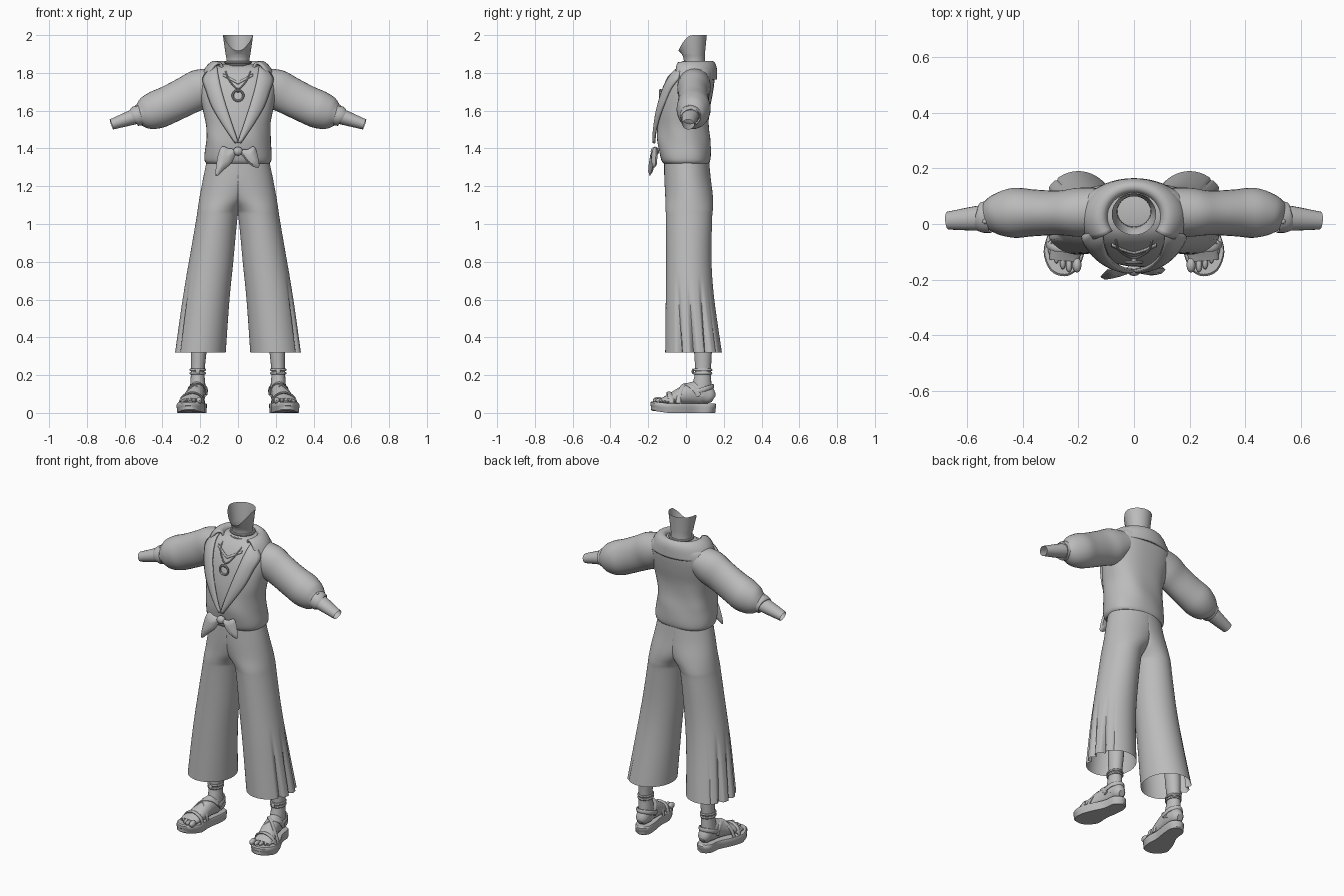
import bpy, bmesh, math
from mathutils import Vector

if "Cube" in bpy.data.objects:
    bpy.data.objects.remove(bpy.data.objects["Cube"])

grey = bpy.data.materials.new("plain_grey")
grey.use_nodes = True
grey.diffuse_color = (0.5, 0.5, 0.5, 1)
grey.node_tree.nodes["Principled BSDF"].inputs["Base Color"].default_value = (0.5, 0.5, 0.5, 1)
X, Y, Z = Vector((1, 0, 0)), Vector((0, 1, 0)), Vector((0, 0, 1))
parts = []


def add(name, bm, mirror=False, thick=0):
    """Turn a bmesh into a finished part."""
    bmesh.ops.recalc_face_normals(bm, faces=bm.faces)
    me = bpy.data.meshes.new(name)
    bm.to_mesh(me)
    bm.free()
    me.materials.append(grey)
    ob = bpy.data.objects.new(name, me)
    bpy.context.collection.objects.link(ob)
    if thick:
        ob.modifiers.new("thickness", "SOLIDIFY").thickness = thick
        ob.modifiers["thickness"].offset = 0
    if mirror:
        ob.modifiers.new("mirror", "MIRROR")
    parts.append(ob)
    return ob


def refine(specs, n=4, closed=False):
    """Smooth curve through tuples of any length."""
    out, m = [], len(specs)
    pick = lambda i: specs[i % m] if closed else specs[min(max(i, 0), m - 1)]
    for i in range(m if closed else m - 1):
        quad = [pick(i + k) for k in (-1, 0, 1, 2)]
        for s in range(n):
            t = s / n
            out.append(tuple(b + t / 2 * (c - a + t * (2*a - 5*b + 4*c - d + t * (3*(b - c) + d - a)))
                             for a, b, c, d in zip(*quad)))
    return out if closed else out + [tuple(specs[-1])]


def skin(name, rings, caps=(True, True), loop=True, **kw):
    """Join equal rings of points with quads."""
    bm = bmesh.new()
    vs = [[bm.verts.new(p) for p in r] for r in rings]
    n = len(rings[0])
    for a, b in zip(vs, vs[1:]):
        for i in range(n if loop else n - 1):
            j = (i + 1) % n
            bm.faces.new((a[i], a[j], b[j], b[i]))
    for on, r in zip(caps, (vs[0], vs[-1])):
        if on and loop:
            bm.faces.new(r)
    return add(name, bm, **kw)


def tube(name, specs, side, seg=20, n=4, caps=(True, True), **kw):
    """Sweep an ellipse: spec is x, y, z, radius across, radius along side."""
    specs = refine(specs, n)
    pts = [Vector(s[:3]) for s in specs]
    rings = []
    for i, s in enumerate(specs):
        t = (pts[min(i + 1, len(pts) - 1)] - pts[max(i - 1, 0)]).normalized()
        b = (side - t * side.dot(t)).normalized()
        a = t.cross(b)
        rings.append([pts[i] + a * s[3] * math.cos(w) + b * s[4] * math.sin(w)
                      for w in (math.tau * k / seg for k in range(seg))])
    return skin(name, rings, caps, **kw)


def cord(name, pts, r, **kw):
    return tube(name, [(*p, r, r) for p in pts], Vector((0.1, 1, 0.2)), seg=8, **kw)


def ball(name, pos, scale, **kw):
    bm = bmesh.new()
    bmesh.ops.create_uvsphere(bm, u_segments=14, v_segments=10, radius=1)
    for v in bm.verts:
        v.co = Vector(pos) + Vector(c * s for c, s in zip(v.co, scale))
    return add(name, bm, **kw)


def hoop(name, pos, rx, ry, r, upright=False):
    """Closed ring, lying flat or facing the front."""
    second = Z if upright else Y
    rings = []
    for k in range(33):
        w = math.tau * k / 32
        out = X * math.cos(w) + second * math.sin(w)
        c = Vector(pos) + X * rx * math.cos(w) + second * ry * math.sin(w)
        rings.append([c + (out * math.cos(q) + X.cross(second) * math.sin(q)) * r
                      for q in (math.tau * j / 8 for j in range(8))])
    return skin(name, rings, (False, False))


# Shirt body: height, half width, front, back
POW = 2.4
body = refine([(1.32, .165, -.118, .12), (1.335, .176, -.13, .127), (1.37, .178, -.14, .13),
               (1.44, .171, -.152, .128), (1.52, .170, -.15, .122), (1.60, .185, -.142, .125),
               (1.68, .200, -.125, .14), (1.75, .205, -.10, .15), (1.80, .185, -.07, .15),
               (1.83, .145, -.04, .14), (1.845, .09, -.01, .11)])


def power(v):
    return math.copysign(abs(v) ** (2 / POW), v)


rings = []
for z, rx, f, b in body:
    ring = []
    for k in range(48):
        w = math.tau * k / 48
        crease = .004 * math.sin(5 * w + 14 * z) * max(0, 1 - abs(z - 1.46) / .16)
        ring.append(((rx + crease) * power(math.cos(w)), (f + b) / 2 + ((b - f) / 2 + crease) * power(math.sin(w)), z))
    rings.append(ring)
skin("shirt_body", rings)


def chest(x, z, lift=0.0):
    """Point on the front of the shirt."""
    low, high = next(((p, q) for p, q in zip(body, body[1:]) if q[0] >= z), body[-2:])
    t = (z - low[0]) / (high[0] - low[0])
    _, rx, f, b = (p + (q - p) * t for p, q in zip(low, high))
    u = min(abs(x) / rx, .97)
    return Vector((x, (f + b) / 2 - (b - f) / 2 * (1 - u ** POW) ** (1 / POW) - lift, z))


# Lapels: height, inner edge, outer edge
lapel = refine([(1.43, .002, .012), (1.52, .03, .075), (1.62, .062, .135), (1.71, .088, .168),
                (1.765, .10, .185), (1.80, .107, .165), (1.835, .112, .135)])
skin("lapel", [[chest(a + (b - a) * t / 6, z, .012 + .008 * math.sin(t / 6 * math.pi)) for t in range(7)]
               for z, a, b in lapel], loop=False, mirror=True, thick=.012)
skin("inner_neckline", [[chest(x, 1.74 + dz + abs(x) * .55, .004) for x in (i * .01 for i in range(-8, 9))]
                        for dz in (0, .012)], loop=False, thick=.006)

# Rolled collar draped over the back and shoulders
rings = []
for k in range(33):
    w = math.radians(-35 + 250 * k / 32)
    c, s = math.cos(w), math.sin(w)
    prof = refine([(.092, .085, 1.815), (.108, .098, 1.853), (.135, .118, 1.855), (.168, .132, 1.825), (.196, .134, 1.765)])
    rings.append([(a * c, .025 + b * s, z - .012 * max(0, -s)) for a, b, z in prof])
skin("collar", rings, loop=False, thick=.012)

# Neck with open jaw rim
neck = [(1.76, .075, -.03, .12), (1.81, .063, -.012, .105), (1.87, .061, -.012, .10), (1.90, .066, -.022, .10)]
rings = [[(rx * math.cos(w), (f + b) / 2 + (b - f) / 2 * math.sin(w), z) for w in (math.tau * k / 32 for k in range(32))]
         for z, rx, f, b in refine(neck)]
rings.append([(.08 * math.cos(w), .035 + .075 * math.sin(w), 2 - .083 * max(0, -math.sin(w)) ** 2)
              for w in (math.tau * k / 32 for k in range(32))])
skin("neck", rings, (True, False))

# Necklaces
hoop("choker", (0, .045, 1.855), .067, .062, .007)
hoop("upper_chain", (0, .04, 1.838), .072, .068, .004)
cord("pendant_cord", [(-.07, 0, 1.84)] + [chest(x, z, .008) for x, z in
     ((-.06, 1.79), (-.035, 1.745), (0, 1.715), (.035, 1.745), (.06, 1.79))] + [(.07, 0, 1.84)], .004)
hoop("pendant_ring", chest(0, 1.68, .012), .028, .028, .006, upright=True)
ball("pendant_bead", chest(0, 1.705, .014), (.009, .008, .009))

# Sleeves, cuffs and forearms
tube("sleeve", [(.13, .045, 1.745, .085, .085), (.20, .042, 1.715, .105, .088), (.27, .04, 1.68, .102, .08),
                (.36, .04, 1.635, .10, .084), (.43, .04, 1.605, .10, .09), (.49, .034, 1.585, .085, .075),
                (.525, .027, 1.575, .054, .055)], Y, seg=32, mirror=True)
tube("cuff", [(.515, .026, 1.578, .05, .053), (.52, .026, 1.577, .055, .058), (.545, .023, 1.569, .052, .055),
              (.55, .023, 1.567, .045, .048)], Y, seg=24, mirror=True)
ball("cuff_button", (.535, .01, 1.623), (.01, .01, .008), mirror=True)
tube("forearm", [(.52, .024, 1.577, .043, .046), (.57, .02, 1.561, .039, .044), (.67, .012, 1.527, .028, .032)],
     Y, caps=(True, False), mirror=True)

# Front knot with two leaf-shaped tails
ball("knot", (.0, -.165, 1.385), (.026, .022, .024))


def tail(name, outline):
    rim = [Vector(p) for p in refine(outline, 4, True)]
    mid = sum(rim, Vector()) / len(rim)
    lay = lambda s, dy: [mid + (p - mid) * s + Y * dy for p in rim]
    skin(name, [lay(.3, -.018), lay(.75, -.013), lay(1, 0), lay(.75, .01), lay(.3, .012)])


tail("right_tail", [(-.01, -.165, 1.39), (-.05, -.165, 1.40), (-.085, -.165, 1.41), (-.107, -.175, 1.36),
                    (-.118, -.192, 1.255), (-.07, -.18, 1.29), (-.03, -.17, 1.33)])
tail("left_tail", [(.01, -.165, 1.39), (.05, -.165, 1.395), (.085, -.16, 1.41), (.105, -.16, 1.36),
                   (.111, -.165, 1.30), (.07, -.17, 1.31), (.035, -.17, 1.345)])

# Wide trousers: height, centre, inner, outer, front, back
legs = refine([(1.36, 0, -.16, .16, -.115, .12), (1.25, .02, -.15, .183, -.115, .13), (1.15, .06, -.08, .202, -.11, .142),
               (1.08, .10, -.012, .213, -.108, .142), (1.02, .115, .004, .222, -.106, .138), (.8, .145, .025, .26, -.105, .135),
               (.6, .17, .045, .295, -.107, .15), (.32, .20, .065, .335, -.11, .19)], 6)
rings = []
for z, cx, inner, outer, f, b in legs:
    ring, open_ = [], min(1, max(0, (.72 - z) / .4))
    for k in range(120):
        w = math.tau * k / 120 - math.pi
        c, s = math.cos(w), math.sin(w)
        # Pleat slits on the outer side
        slit = abs(math.cos(6 * w)) ** 8 if -.75 < w < .95 else 0
        r = 1 - .2 * open_ * slit
        x = cx + r * (c * (outer - cx) if c > 0 else c * (cx - inner))
        ring.append((max(x, 0), (f + b) / 2 + r * s * (b - f) / 2, z))
    rings.append(ring)
skin("trouser_leg", rings, (False, False), mirror=True)

# Lower legs and anklets
tube("shin", [(.20, .09, .50, .05, .05), (.208, .09, .33, .042, .047), (.213, .09, .22, .036, .042),
              (.213, .085, .15, .04, .05), (.213, .08, .09, .042, .055)], Y, mirror=True)
for z in (.21, .228):
    tube("ankle_strap", [(.213, .088, z - .006, .041, .048), (.213, .088, z, .044, .052),
                         (.213, .088, z + .006, .041, .048)], Y, mirror=True)
ball("ankle_buckle", (.213, .036, .22), (.012, .006, .014), mirror=True)

# Sandal soles
outline = refine([(.21, .16), (.168, .13), (.168, .06), (.18, -.02), (.178, -.10), (.205, -.165), (.25, -.188),
                  (.30, -.168), (.325, -.10), (.303, -.02), (.265, .06), (.254, .13)], 4, True)
skin("sole", [[(.235 + (x - .235) * s, -.01 + (y + .01) * s, z + .012 * max(0, -y - .1) / .09) for x, y in outline]
              for z, s in ((0, .95), (.006, .985), (.024, .985), (.027, 1), (.044, 1), (.05, .96))], mirror=True)

# Feet and toes
tube("foot", [(.212, .147, .075, .02, .018), (.212, .13, .085, .04, .035), (.212, .09, .105, .06, .042),
              (.22, .03, .105, .058, .044), (.23, -.03, .088, .045, .049), (.246, -.09, .07, .028, .056),
              (.25, -.13, .062, .016, .054)], X, mirror=True)
for i in range(5):
    r = .019 if i == 0 else .0145 - .001 * i
    ball("toe", (.205 + .006 * (i > 0) + .0225 * i, -.148 - .004 * i + .0055 * i * i * .9, .066),
         (r * .85, .027, r), mirror=True)

# Crossing sandal straps
straps = {
    "toe_strap": [(.182, -.085, .05), (.195, -.09, .088), (.24, -.09, .108), (.29, -.085, .09), (.31, -.075, .05)],
    "outer_cross_strap": [(.30, -.04, .05), (.277, -.035, .10), (.235, -.01, .148), (.19, .03, .145), (.167, .07, .10)],
    "inner_cross_strap": [(.18, -.04, .05), (.19, -.035, .10), (.225, -.008, .146), (.257, .035, .135), (.263, .07, .09)],
    "heel_strap": [(.262, .05, .11), (.256, .11, .13), (.212, .143, .14), (.17, .11, .13), (.166, .05, .11)],
}
for name, path in straps.items():
    side = Z if name == "heel_strap" else Y
    tube(name, [(*p, .006, .013) for p in path], side, seg=10, mirror=True)

# Smooth shading with sharp creases
bpy.ops.object.select_all(action="DESELECT")
for ob in parts:
    ob.select_set(True)
bpy.context.view_layer.objects.active = parts[0]
bpy.ops.object.shade_smooth_by_angle(angle=math.radians(40))
